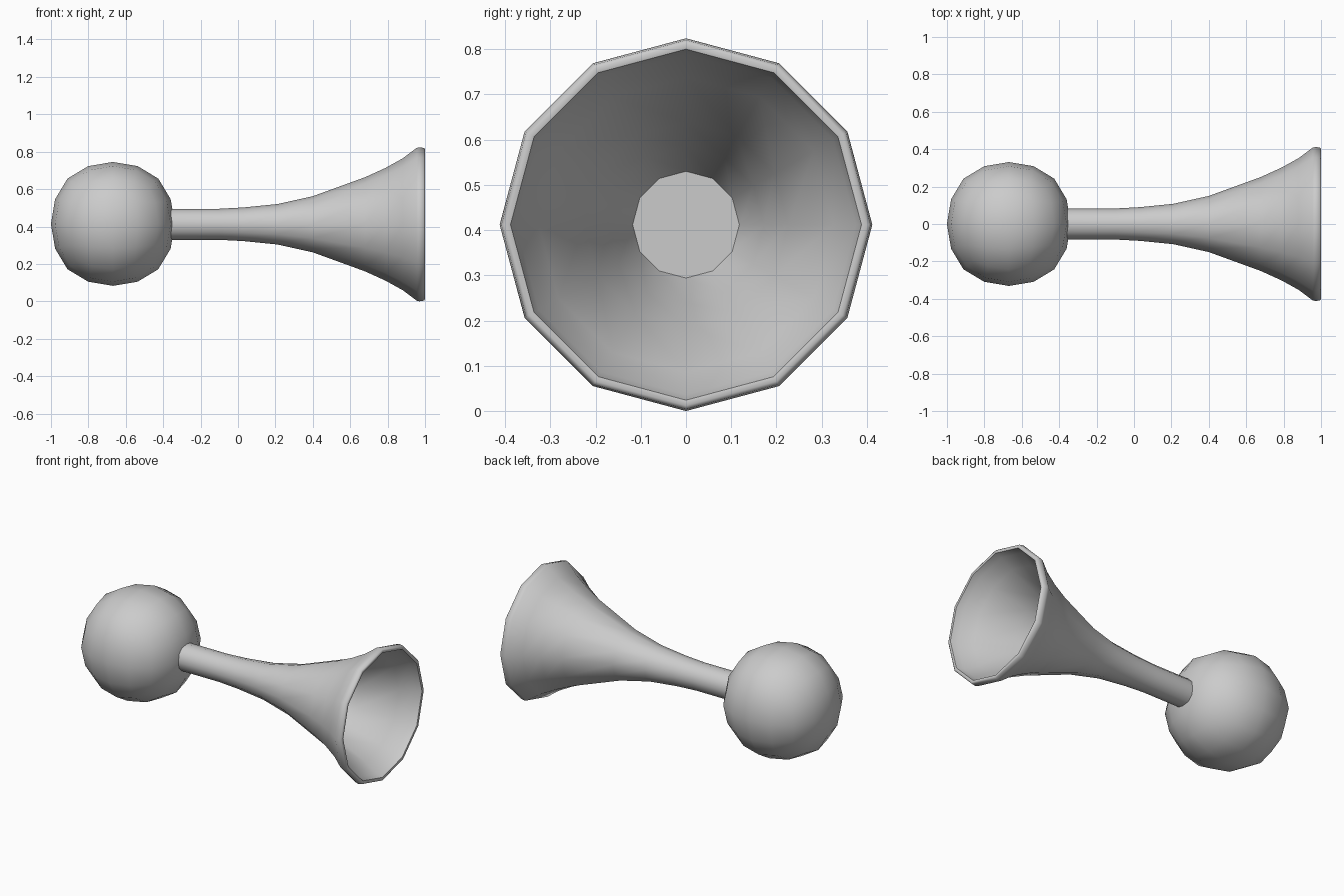
import bpy, bmesh, math

if "Cube" in bpy.data.objects:
    bpy.data.objects.remove(bpy.data.objects["Cube"])

AXIS_Z = 0.412


def add_object(name, bm, angle):
    bmesh.ops.recalc_face_normals(bm, faces=bm.faces)
    mesh = bpy.data.meshes.new(name)
    bm.to_mesh(mesh)
    bm.free()
    ob = bpy.data.objects.new(name, mesh)
    bpy.context.collection.objects.link(ob)
    bpy.ops.object.select_all(action='DESELECT')
    ob.select_set(True)
    bpy.context.view_layer.objects.active = ob
    bpy.ops.object.shade_smooth_by_angle(angle=math.radians(angle))
    return ob


def lathe_x(name, profile, sides, angle):
    """Revolve (x, radius) points around the horizontal axis, capping both ends."""
    bm = bmesh.new()
    rings = []
    for x, r in profile:
        rings.append([bm.verts.new((x, r * math.sin(2 * math.pi * i / sides),
                                    AXIS_Z + r * math.cos(2 * math.pi * i / sides)))
                      for i in range(sides)])
    for a, b in zip(rings, rings[1:]):
        for i in range(sides):
            j = (i + 1) % sides
            bm.faces.new((a[i], a[j], b[j], b[i]))
    bm.faces.new(rings[0])
    bm.faces.new(rings[-1])
    return add_object(name, bm, angle)


# Flared horn: outside of the tube and bell, rolled rim, then the inside wall
lathe_x("horn_bell", [
    (-0.40, 0.083), (-0.10, 0.083), (0.03, 0.09), (0.21, 0.108),
    (0.40, 0.15), (0.68, 0.252), (0.79, 0.302), (0.88, 0.352),
    (0.955, 0.408), (0.97, 0.412), (0.995, 0.408), (1.0, 0.400),
    (0.997, 0.388), (0.955, 0.376), (0.88, 0.326), (0.68, 0.226),
    (0.53, 0.172), (0.40, 0.118)], 12, 60)

# Squeeze bulb: a cube rounded by subdivision
bm = bmesh.new()
bmesh.ops.create_cube(bm, size=2.0)
bulb = add_object("squeeze_bulb", bm, 180)
bulb.location = (-0.669, 0, AXIS_Z + 0.002)
bulb.scale = (0.331 / 0.878,) * 3
sub = bulb.modifiers.new("round", 'SUBSURF')
sub.levels = sub.render_levels = 2
sub.use_limit_surface = False
